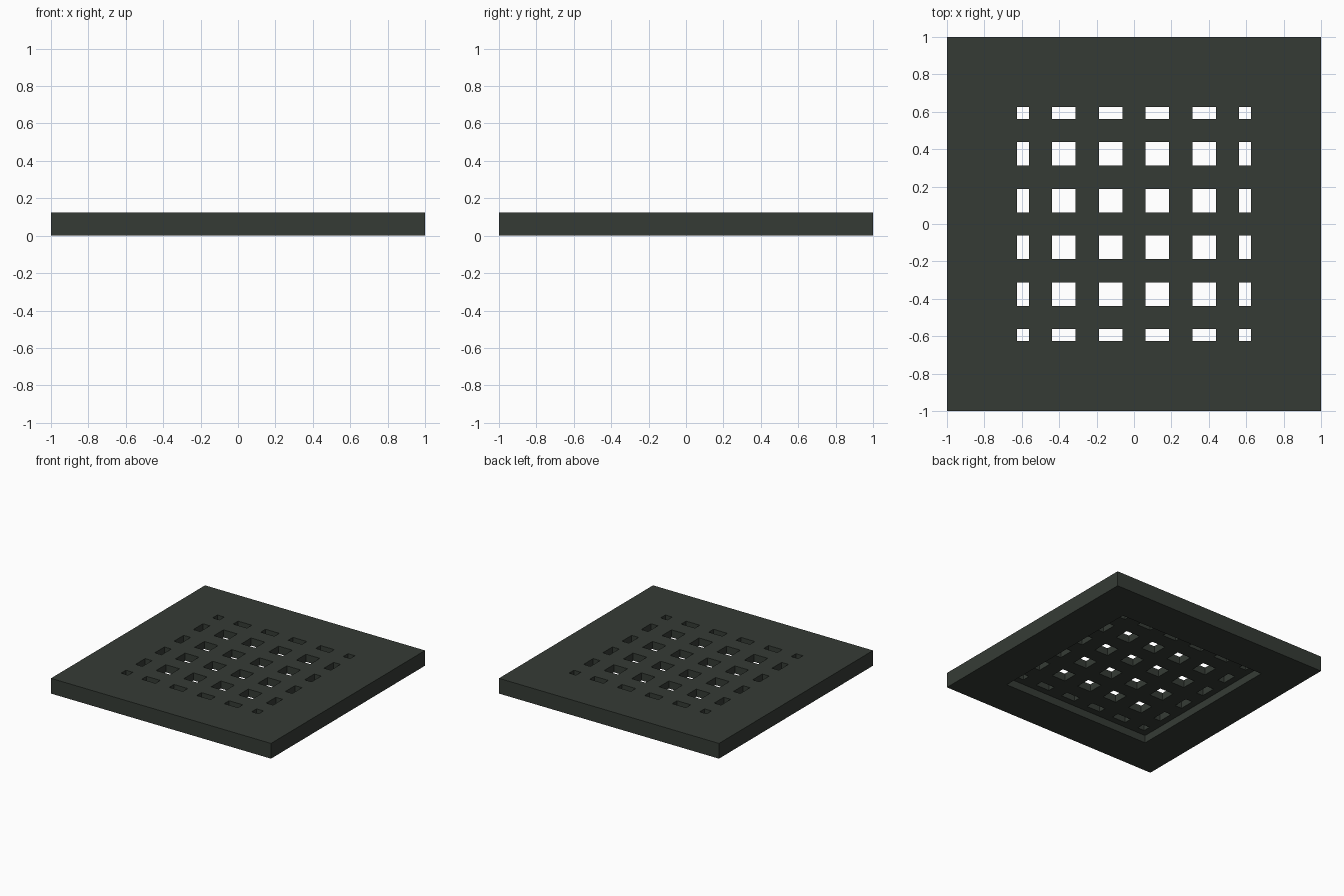
import bpy
import bmesh
from mathutils import Matrix, Vector

cube = bpy.data.objects.get("Cube")
if cube:
    bpy.data.objects.remove(cube, do_unlink=True)

iron = bpy.data.materials.new("dark_iron")
iron.use_nodes = True
colour = (0.036, 0.044, 0.036, 1)
iron.diffuse_color = colour
iron.node_tree.nodes["Principled BSDF"].inputs["Base Color"].default_value = colour

THICK = 0.125     # plate thickness
BAR = 0.125       # bar width
OPENING = 0.625   # half width of the barred opening
RECESS = 0.68     # half width of the recess underneath
DEPTH = 0.0625    # recess depth


def make_boxes(name, boxes):
    """One object made of boxes, each given by its low and high corners."""
    bm = bmesh.new()
    for low, high in boxes:
        low, high = Vector(low), Vector(high)
        place = Matrix.Translation((low + high) / 2) @ Matrix.Diagonal((*(high - low), 1))
        bmesh.ops.create_cube(bm, size=1, matrix=place)
    mesh = bpy.data.meshes.new(name)
    bm.to_mesh(mesh)
    bm.free()
    mesh.materials.append(iron)
    obj = bpy.data.objects.new(name, mesh)
    bpy.context.collection.objects.link(obj)
    return obj


def cut(target, cutter):
    """Subtract the cutter for good and remove it."""
    cutter.hide_render = True
    mod = target.modifiers.new("cut", 'BOOLEAN')
    mod.operation = 'DIFFERENCE'
    mod.solver = 'EXACT'
    mod.object = cutter
    bpy.context.view_layer.objects.active = target
    bpy.ops.object.modifier_apply(modifier=mod.name)
    bpy.data.objects.remove(cutter, do_unlink=True)


# Square plate
plate = make_boxes("drain_grate", [((-1, -1, 0), (1, 1, THICK))])

# Shallow recess on the underside
cut(plate, make_boxes("recess_cutter", [((-RECESS, -RECESS, -0.1), (RECESS, RECESS, DEPTH))]))

# Gaps between five bars each way; the outermost gaps are half width
edges = [-OPENING]
for i in range(-2, 3):
    edges += [i * 2 * BAR - BAR / 2, i * 2 * BAR + BAR / 2]
edges.append(OPENING)
gaps = list(zip(edges[::2], edges[1::2]))
cut(plate, make_boxes("hole_cutter", [((x0, y0, 0.02), (x1, y1, 0.2))
                                      for x0, x1 in gaps for y0, y1 in gaps]))
